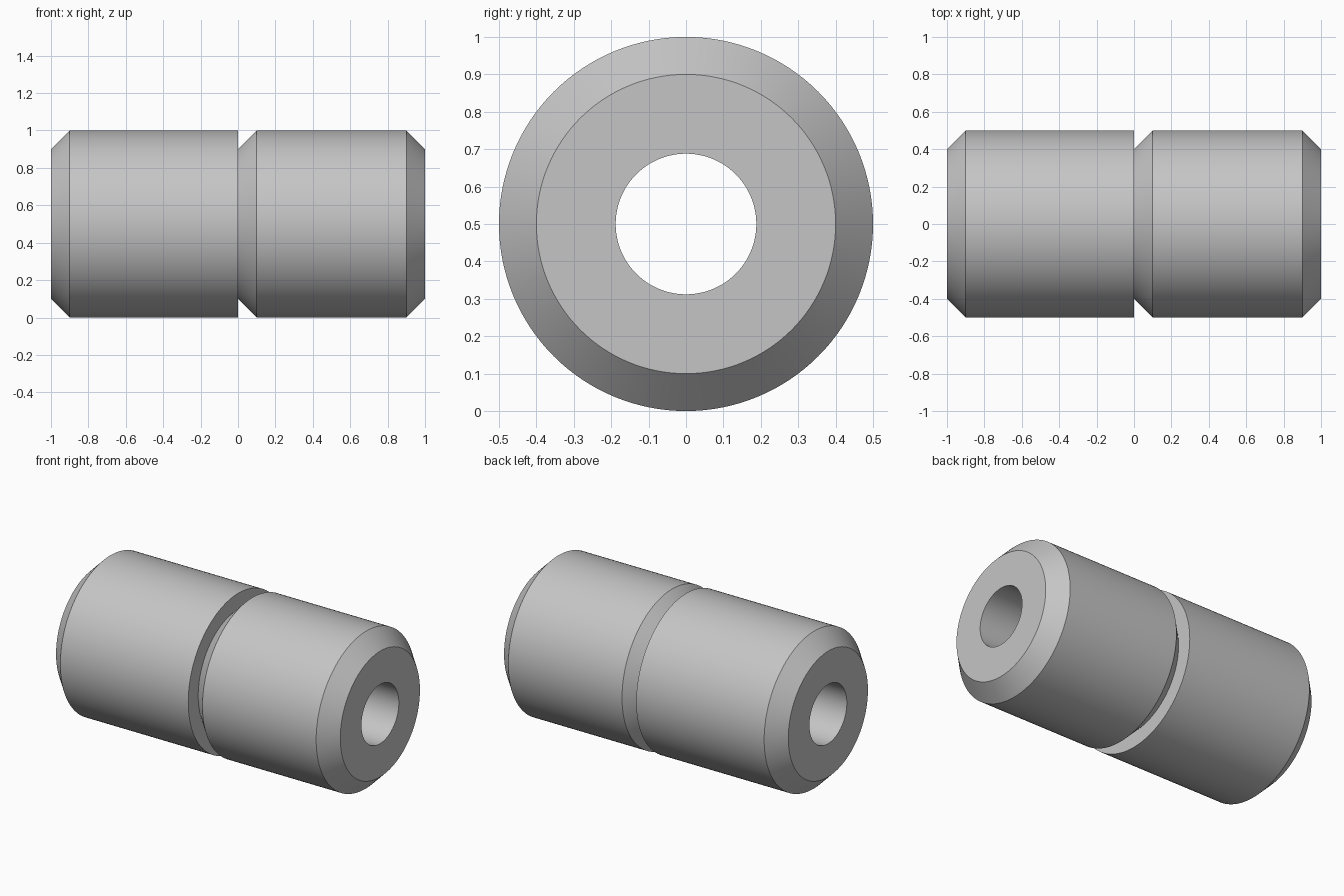
import bpy, bmesh, math
from mathutils import Vector

cube = bpy.data.objects.get("Cube")
if cube:
    bpy.data.objects.remove(cube)

OUTER, RIM, BORE = 0.5, 0.4, 0.188
CHAMFER = OUTER - RIM
SEGMENTS = 128

metal = bpy.data.materials.new("grey metal")
metal.use_nodes = True
colour = (0.56, 0.56, 0.56, 1)
metal.diffuse_color = colour
metal.node_tree.nodes["Principled BSDF"].inputs["Base Color"].default_value = colour

# Closed half section as (x, radius): the left half ends in a square shoulder,
# the right half is chamfered at both ends
profile = [
    (-1, BORE), (-1, RIM), (-1 + CHAMFER, OUTER),
    (0, OUTER), (0, RIM), (CHAMFER, OUTER),
    (1 - CHAMFER, OUTER), (1, RIM), (1, BORE),
]

# Revolve the section about the long axis
bm = bmesh.new()
verts = [bm.verts.new((x, 0, r)) for x, r in profile]
edges = [bm.edges.new((v, verts[i - 1])) for i, v in enumerate(verts)]
bmesh.ops.spin(bm, geom=verts + edges, cent=(0, 0, 0), axis=(1, 0, 0),
               angle=math.tau, steps=SEGMENTS, use_merge=False)
bmesh.ops.remove_doubles(bm, verts=bm.verts, dist=0.0001)
bmesh.ops.recalc_face_normals(bm, faces=bm.faces)
bmesh.ops.translate(bm, verts=bm.verts, vec=Vector((0, 0, OUTER)))

mesh = bpy.data.meshes.new("grooved_sleeve")
bm.to_mesh(mesh)
bm.free()
mesh.materials.append(metal)
sleeve = bpy.data.objects.new("grooved_sleeve", mesh)
bpy.context.collection.objects.link(sleeve)

# Smooth round walls with crisp chamfer edges
bpy.ops.object.select_all(action="DESELECT")
sleeve.select_set(True)
bpy.context.view_layer.objects.active = sleeve
bpy.ops.object.shade_smooth_by_angle(angle=math.radians(30))
